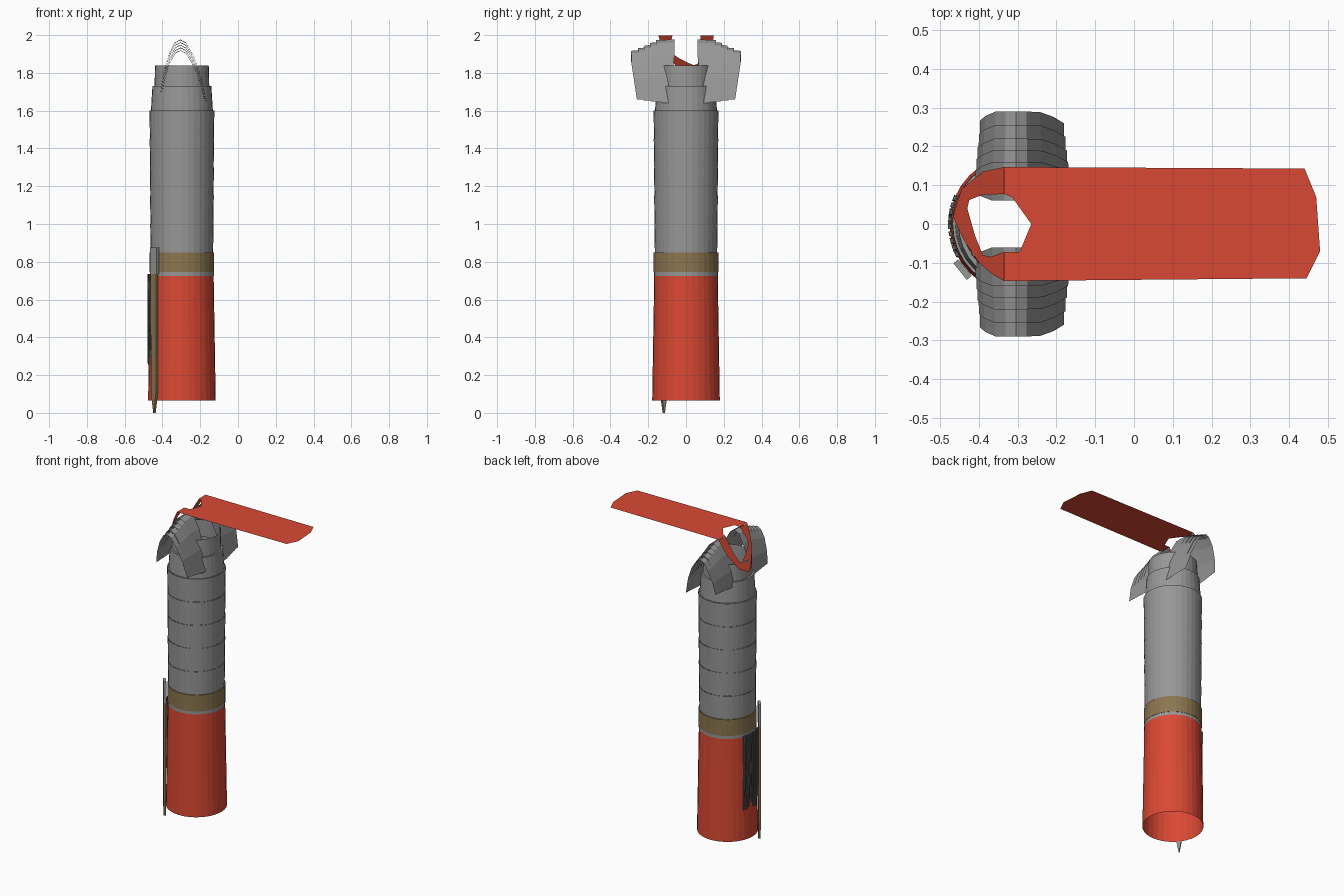
import bpy, bmesh, math, random
from mathutils import Vector

random.seed(4)
cube = bpy.data.objects.get("Cube")
if cube:
    bpy.data.objects.remove(cube)

AXIS_X = -0.297


def material(name, color):
    m = bpy.data.materials.new(name)
    m.use_nodes = True
    m.diffuse_color = (*color, 1)
    m.node_tree.nodes["Principled BSDF"].inputs["Base Color"].default_value = (*color, 1)
    return m


red = material("red cloth", (0.70, 0.066, 0.034))
steel = material("steel grey", (0.31, 0.31, 0.31))
leather = material("leather brown", (0.26, 0.18, 0.08))
dark = material("dark steel", (0.10, 0.105, 0.10))


def make(name, verts, faces, *mats):
    mesh = bpy.data.meshes.new(name)
    mesh.from_pydata(verts, [], faces)
    obj = bpy.data.objects.new(name, mesh)
    bpy.context.collection.objects.link(obj)
    for m in mats:
        mesh.materials.append(m)
    bm = bmesh.new()
    bm.from_mesh(mesh)
    bmesh.ops.recalc_face_normals(bm, faces=bm.faces)
    bm.to_mesh(mesh)
    bm.free()
    return obj


def strip(rows, closed=False):
    """Quads joining equally long rows of points."""
    n = len(rows[0])
    verts = [p for row in rows for p in row]
    span = n if closed else n - 1
    faces = [(r * n + i, r * n + (i + 1) % n, (r + 1) * n + (i + 1) % n, (r + 1) * n + i)
             for r in range(len(rows) - 1) for i in range(span)]
    return verts, faces


def tube(name, profile, mat, sides=32):
    """Open tube around the body axis from (radius, height) pairs."""
    rows = [[(AXIS_X + r * math.cos(math.tau * i / sides), r * math.sin(math.tau * i / sides), z)
             for i in range(sides)] for r, z in profile]
    return make(name, *strip(rows, True), mat)


# Body: open skirt, belt, overlapping torso bands, collar
tube("skirt", [(0.179, 0.065), (0.168, 0.73)], red)
tube("waist_trim", [(0.169, 0.725), (0.169, 0.75)], steel)
tube("belt", [(0.165, 0.745), (0.171, 0.745), (0.171, 0.85), (0.165, 0.85)], leather)
for i in range(5):
    low = 0.85 + 0.15 * i
    tube(f"torso_band_{i + 1}", [(0.165 + 0.001 * i, low), (0.168 + 0.001 * i, low + 0.15)], steel)
tube("chest", [(0.171, 1.6), (0.164, 1.6), (0.156, 1.73)], steel)
tube("collar", [(0.156, 1.73), (0.145, 1.73), (0.142, 1.84)], steel)

# Shoulder guards: thin stepped arches, smaller towards the outside
ARCH = [(-0.41, 1.70), (-0.395, 1.80), (-0.365, 1.90), (-0.335, 1.96), (-0.305, 1.977),
        (-0.275, 1.96), (-0.235, 1.89), (-0.195, 1.78), (-0.165, 1.64)]
BANDS = [(0.06, 0.16), (0.145, 0.19), (0.18, 0.22), (0.21, 0.255), (0.25, 0.29)]


def arch_row(y, size, lean, side):
    row = []
    for x, z in ARCH:
        drop = max(0, (1.90 - z) / 0.26)
        row.append((-0.3 + (x + 0.3) * (0.5 + 0.5 * size), side * (y + lean * drop),
                    1.72 + (z - 1.72) * size))
    return row


for side, label in ((1, "back"), (-1, "front")):
    for i, (inner, outer) in enumerate(BANDS):
        size = 1 - 0.055 * i
        rows = [arch_row(inner, size, 0.03 if i == 0 else -0.03, side),
                arch_row(outer, size - 0.015, -0.03, side)]
        make(f"{label}_shoulder_plate_{i + 1}", *strip(rows), steel)

# Banner sheet with a strap looping down beside the collar
TOP = 1.997
OUTER = [(-0.335, -0.147), (-0.365, -0.13), (-0.40, -0.10), (-0.44, -0.04),
         (-0.467, 0.02), (-0.445, 0.09), (-0.39, 0.135), (-0.335, 0.147)]
INNER = [(-0.335, -0.072), (-0.37, -0.085), (-0.39, -0.08), (-0.41, -0.03),
         (-0.43, 0.04), (-0.425, 0.062), (-0.39, 0.076), (-0.335, 0.077)]


def hang(points):
    return [(x, y, TOP - 1.65 * max(0, -0.335 - x)) for x, y in points]


make("banner_strap", *strip([hang(OUTER), hang(INNER)]), red)
sheet = [OUTER[0], (0.445, -0.14), (0.48, -0.07), (0.47, 0.07), (0.44, 0.143), OUTER[-1],
         INNER[-1], (-0.315, 0.07), (-0.265, 0), (-0.295, -0.072), INNER[0]]
make("banner_sheet", [(x, y, TOP + 0.003) for x, y in sheet], [list(range(len(sheet)))], red)


def plate(name, angle, radius, sections, depth, *mats):
    """Upright plate tangent to the body; sections are (height, width, sideways shift)."""
    out = Vector((math.cos(angle), math.sin(angle), 0))
    along = Vector((-out.y, out.x, 0))
    rows = []
    for z, w, shift in sections:
        base = Vector((AXIS_X, 0, z)) + out * radius + along * shift
        rows.append([base + along * w * a / 2 + out * depth * b / 2
                     for a, b in ((-1, -1), (1, -1), (1, 1), (-1, 1))])
    verts, faces = strip(rows, True)
    last = len(verts)
    faces += [(0, 1, 2, 3), (last - 4, last - 3, last - 2, last - 1)]
    return make(name, verts, faces, *mats), out


# Sword: steel grip above a brown sheath, plain steel on the inner face
ANGLE = math.radians(219)
plate("sword_grip", ANGLE, 0.187, [(0.735, 0.055, 0), (0.875, 0.055, 0)], 0.016, steel)
sheath, out = plate("sword_sheath", ANGLE, 0.187,
                    [(0, 0.004, 0), (0.06, 0.026, 0), (0.12, 0.044, 0), (0.735, 0.046, 0)],
                    0.014, leather, steel)
for face in sheath.data.polygons:
    face.material_index = 1 if face.normal.dot(out) < -0.5 else 0

# Tassel of narrow hanging strips on the side of the skirt
for i in range(9):
    angle = math.radians(158 + 6 * i)
    sway = random.uniform(-0.006, 0.006)
    bottom = 0.25 + random.uniform(0, 0.05)
    plate(f"tassel_strip_{i + 1}", angle, 0.178,
          [(bottom, 0.008, sway), (0.5, 0.011, -sway), (0.735, 0.012, 0)], 0.009, dark)
